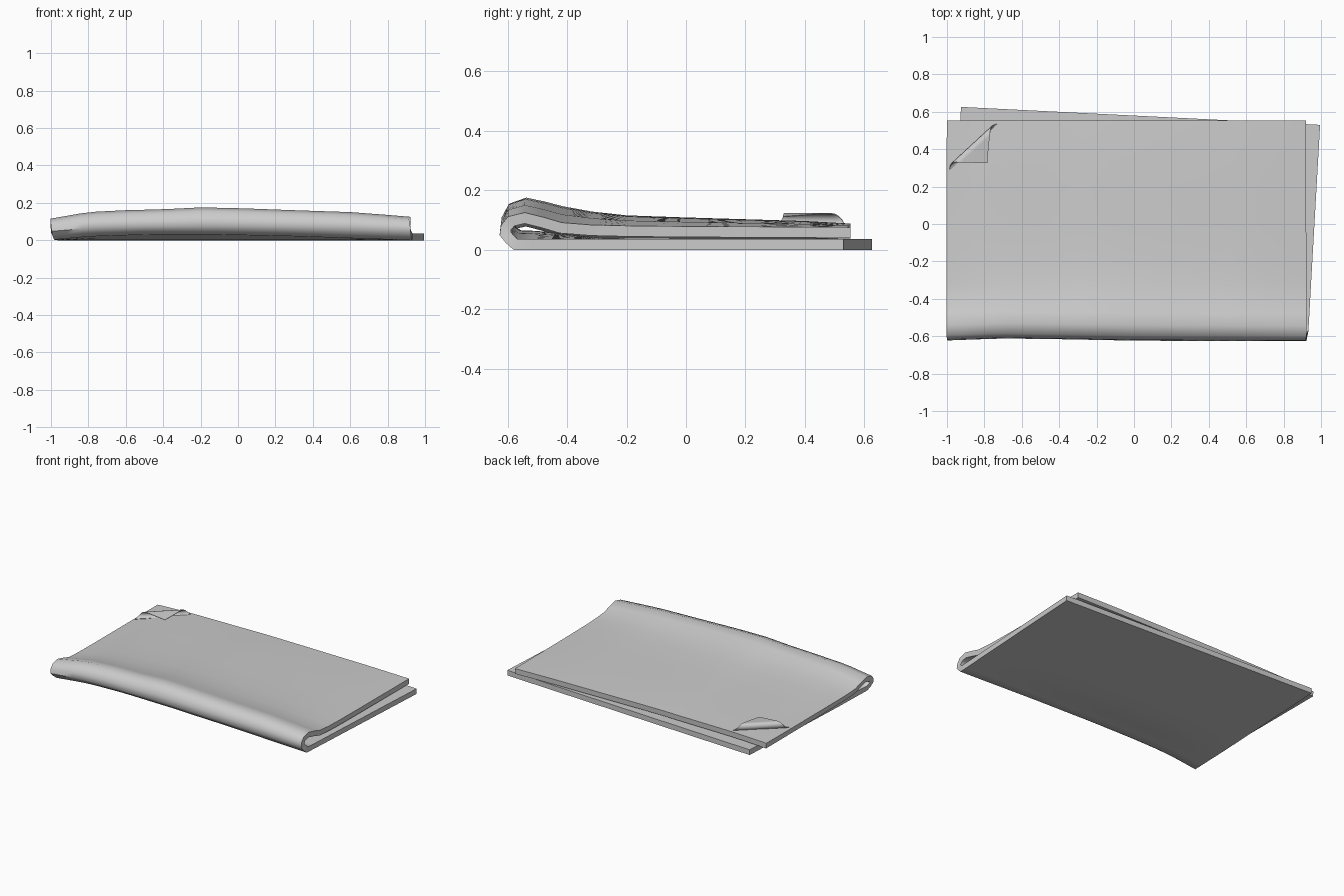
import bpy, math
from mathutils import Vector

if "Cube" in bpy.data.objects:
    bpy.data.objects.remove(bpy.data.objects["Cube"])

T = 0.036  # thickness of the folded sheet


def lerp(a, b, t):
    return a + (b - a) * t


def table(pts, x):
    for (x0, y0), (x1, y1) in zip(pts, pts[1:]):
        if x <= x1:
            return lerp(y0, y1, (x - x0) / (x1 - x0))
    return pts[-1][1]


def sheet(name, rows, thickness):
    n = len(rows[0])
    verts = [p for r in rows for p in r]
    faces = [(j * n + i, j * n + i + 1, (j + 1) * n + i + 1, (j + 1) * n + i)
             for j in range(len(rows) - 1) for i in range(n - 1)]
    me = bpy.data.meshes.new(name)
    me.from_pydata(verts, [], faces)
    ob = bpy.data.objects.new(name, me)
    bpy.context.collection.objects.link(ob)
    m = ob.modifiers.new("thickness", 'SOLIDIFY')
    m.thickness, m.offset, m.use_even_offset = thickness, 0, True
    bpy.context.view_layer.objects.active = ob
    ob.select_set(True)
    bpy.ops.object.modifier_apply(modifier=m.name)
    bpy.ops.object.shade_smooth_by_angle(angle=math.radians(50))
    ob.select_set(False)


# Soft bulge along the fold, wavy fold line, lift of the underside at the fold
BULGE = [(-1, -.2), (-.8, .5), (-.6, .7), (-.4, .8), (-.2, 1), (0, .92),
         (.3, .7), (.6, .5), (.8, .2), (.92, 0)]
WAVE = [(-1, .002), (-.7, .012), (-.4, .008), (0, 0), (.92, -.003)]
LIFT = [(-1, .1), (-.8, .7), (-.5, 1), (-.1, 1), (.3, .7), (.7, .25), (.92, 0)]

# Folded sheet: skewed lower half, rounded fold, bulging upper half
US = [-1 + 1.92 * i / 24 for i in range(25)]
rows = []
for t in (0, .2, .4, .6, .75, .83, .9, .95, 1):
    row = []
    for x in US:
        u = (x + 1) / 1.92
        back = Vector((lerp(-.925, .995, u), lerp(.626, .53, u), T / 2))
        front = Vector((lerp(-.985, .932, u), -.57 + table(WAVE, x), T / 2))
        p = back.lerp(front, t)
        k = max(0, (t - .7) / .3)
        p.z += .03 * table(LIFT, x) * k * k * (3 - 2 * k)
        row.append(p)
    rows.append(row)
# (y, z, bulge weight, underside lift weight, x shift towards the lower half)
UPPER = [(-.590, .036, .05, .8, .5), (-.605, .055, .3, .4, .2),
         (-.602, .075, .6, .1, 0), (-.585, .096, .9, 0, 0),
         (-.54, .107, 1, 0, 0), (-.48, .092, 1.05, 0, 0),
         (-.42, .074, 1.1, 0, 0), (-.32, .066, .9, 0, 0), (-.2, .063, .7, 0, 0),
         (0, .061, .6, 0, 0), (.2, .060, .5, 0, 0), (.4, .059, .4, 0, 0),
         (.553, .058, .25, 0, 0)]
for y, z, w, l, s in UPPER:
    k = max(0, min(1, (-y - .3) / .25))
    rows.append([Vector((x + .012 * s, y + table(WAVE, x) * k,
                         z + .05 * w * table(BULGE, x) + .03 * l * table(LIFT, x)))
                 for x in US])
sheet("folded_sheet", rows, T)

# Curled corner: thin triangular ply rolled over on the upper half
A = Vector((-1, .30, 0))
d = Vector((.734, .679, 0))
n = Vector((.679, -.734, 0))
R, Z0, LONG, TIP, H = .022, .079, .368, .1745, .183
arc = math.pi * R
rows = []
for j in range(17):
    t = j / 16
    s = H * t
    if s < arc:
        a = s / R
        off, z = R - R * math.sin(a), Z0 + R - R * math.cos(a)
    else:
        off, z = R + s - arc, Z0 + 2 * R - .012 * (s - arc) / (H - arc)
    lo, hi = TIP * t, lerp(LONG, TIP, t)
    hi = max(hi, lo + .002)
    rows.append([A + d * lerp(lo, hi, i / 10) + n * off * .93 + Vector((0, 0, z))
                 for i in range(11)])
sheet("curled_corner", rows, .003)
